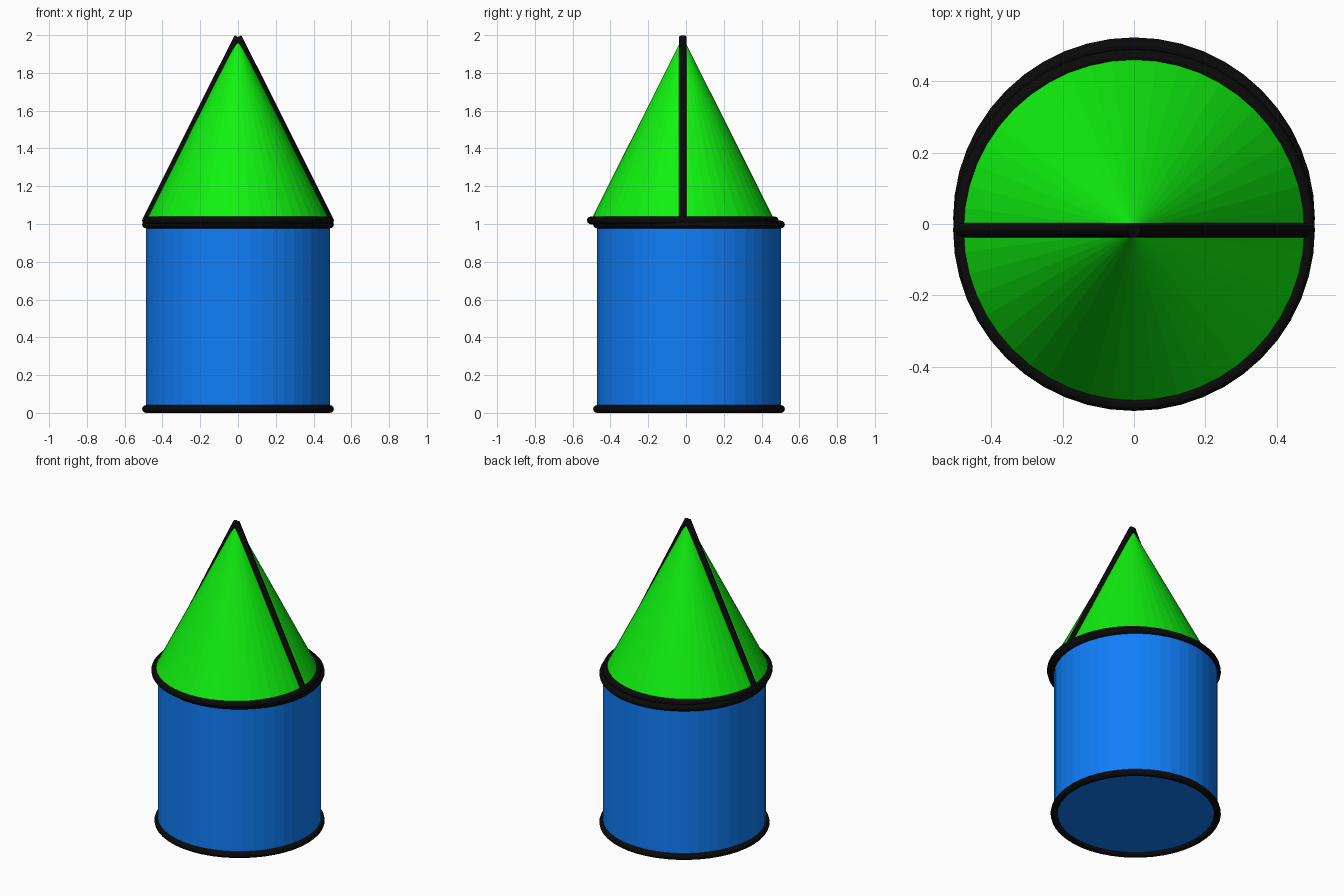
import bpy
from mathutils import Vector

if "Cube" in bpy.data.objects:
    bpy.data.objects.remove(bpy.data.objects["Cube"])

R, TUBE, SIDES = 0.487, 0.0205, 48
BODY_Y, ROOF_Y = 0.016, -0.017
BODY_LOW, BODY_TOP = 0.0205, 0.997
ROOF_LOW, APEX = 1.019, 1.99


def material(name, color):
    mat = bpy.data.materials.new(name)
    mat.diffuse_color = (*color, 1)
    mat.use_nodes = True
    mat.node_tree.nodes["Principled BSDF"].inputs["Base Color"].default_value = mat.diffuse_color
    return mat


blue = material("blue", (0.005, 0.21, 0.95))
green = material("green", (0.005, 0.88, 0.005))
black = material("black", (0.003, 0.003, 0.003))


def finish(name, mat, smooth=False):
    ob = bpy.context.object
    ob.name = name
    ob.data.materials.append(mat)
    if smooth:
        bpy.ops.object.shade_smooth_by_angle()
    return ob


def ring(name, y, z):
    bpy.ops.mesh.primitive_torus_add(
        major_radius=R, minor_radius=TUBE, major_segments=SIDES,
        minor_segments=12, location=(0, y, z))
    finish(name, black)


def rod(name, start, end):
    a, b = Vector(start), Vector(end)
    bpy.ops.mesh.primitive_cylinder_add(
        vertices=12, radius=TUBE, depth=(b - a).length, location=(a + b) / 2,
        rotation=(b - a).to_track_quat('Z', 'Y').to_euler())
    finish(name, black, smooth=True)


# Round body
bpy.ops.mesh.primitive_cylinder_add(
    vertices=SIDES, radius=R, depth=BODY_TOP - BODY_LOW,
    location=(0, BODY_Y, (BODY_LOW + BODY_TOP) / 2))
finish("body", blue)

# Conical roof
bpy.ops.mesh.primitive_cone_add(
    vertices=SIDES, radius1=R, radius2=0, depth=APEX - ROOF_LOW,
    location=(0, ROOF_Y, (ROOF_LOW + APEX) / 2))
finish("roof", green)

# Black outline rings
ring("body_bottom_ring", BODY_Y, BODY_LOW)
ring("body_top_ring", BODY_Y, BODY_TOP)
ring("roof_ring", ROOF_Y, ROOF_LOW)

# Black outline rods up the roof's sides
for side, label in ((-1, "left"), (1, "right")):
    rod("roof_rod_" + label, (side * R, ROOF_Y, ROOF_LOW), (0, ROOF_Y, APEX))
